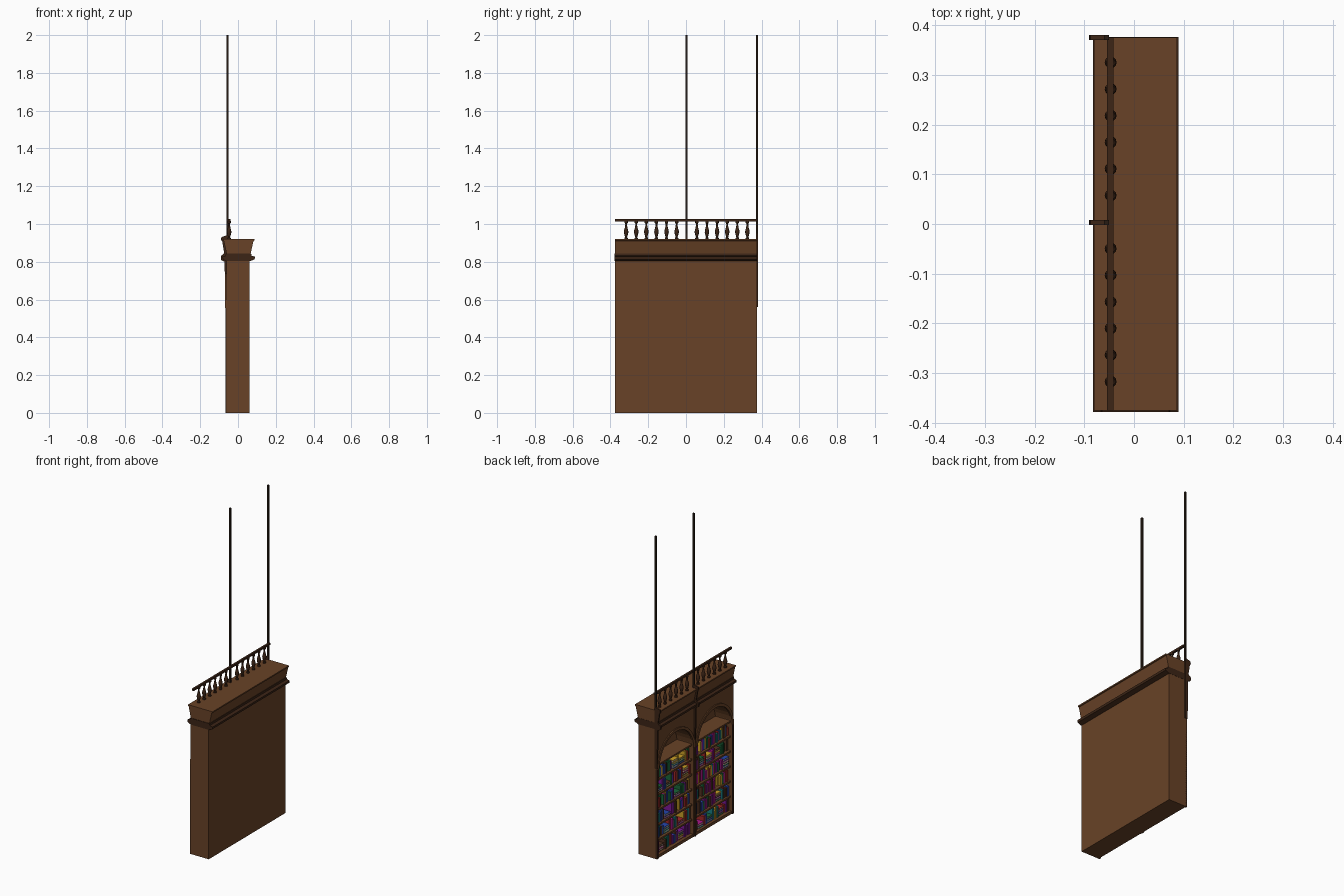
import bpy, bmesh, math, random
from mathutils import Matrix, Vector

if "Cube" in bpy.data.objects:
    bpy.data.objects.remove(bpy.data.objects["Cube"])
random.seed(7)


def mat(name, c):
    m = bpy.data.materials.new(name)
    m.diffuse_color = (*c, 1)
    m.use_nodes = True
    m.node_tree.nodes["Principled BSDF"].inputs["Base Color"].default_value = m.diffuse_color
    return m


WOOD = mat("wood", (0.14, 0.055, 0.02))
DARK = mat("dark_wood", (0.045, 0.018, 0.008))
IRON = mat("dark_post", (0.02, 0.011, 0.006))


def finish(name, bm, material):
    bmesh.ops.recalc_face_normals(bm, faces=bm.faces)
    me = bpy.data.meshes.new(name)
    bm.to_mesh(me)
    bm.free()
    me.materials.append(material)
    ob = bpy.data.objects.new(name, me)
    bpy.context.collection.objects.link(ob)
    return ob


def add_box(bm, x0, x1, y0, y1, z0, z1):
    m = (Matrix.Translation(((x0 + x1) / 2, (y0 + y1) / 2, (z0 + z1) / 2))
         @ Matrix.Diagonal((x1 - x0, y1 - y0, z1 - z0, 1)))
    bmesh.ops.create_cube(bm, size=1, matrix=m)


def add_prism(bm, pts, offset):
    """Closed outline of 3D points pushed along an offset."""
    f = bm.faces.new([bm.verts.new(p) for p in pts])
    r = bmesh.ops.extrude_face_region(bm, geom=[f], use_keep_orig=True)
    vs = [g for g in r["geom"] if isinstance(g, bmesh.types.BMVert)]
    bmesh.ops.translate(bm, verts=vs, vec=Vector(offset))


def arc(cy, r, z, n=20):
    return [(cy + r * math.cos(math.pi * i / n), z + r * math.sin(math.pi * i / n))
            for i in range(n + 1)]


HALF, SPRING, CY, R = 0.375, 0.555, 0.1885, 0.172

# Carcass with two arched bays
outline = [(HALF, 0.81), (HALF, 0)]
for cy in (CY, -CY):
    outline += [(cy + R, 0)] + arc(cy, R, SPRING) + [(cy - R, 0)]
outline += [(-HALF, 0), (-HALF, 0.81)]
bm = bmesh.new()
add_prism(bm, [(-0.062, y, z) for y, z in outline], (0.117, 0, 0))
finish("arched_carcass", bm, WOOD)

# Back panel and plinth
bm = bmesh.new()
add_box(bm, 0.05, 0.062, -HALF, HALF, 0, 0.81)
finish("back_panel", bm, WOOD)
bm = bmesh.new()
add_box(bm, -0.06, 0.06, -HALF + 0.002, HALF - 0.002, 0, 0.018)
finish("plinth", bm, WOOD)

# Shelves
PITCH, Z0 = 0.093, 0.018
bm = bmesh.new()
for cy in (CY, -CY):
    for i in range(1, 7):
        z = Z0 + i * PITCH
        add_box(bm, -0.054, 0.052, cy - R, cy + R, z - 0.01, z)
finish("shelves", bm, WOOD)

# Arch mouldings
bm = bmesh.new()
for cy in (CY, -CY):
    ring = arc(cy, R + 0.012, SPRING) + arc(cy, R - 0.005, SPRING)[::-1]
    add_prism(bm, [(-0.068, y, z) for y, z in ring], (0.012, 0, 0))
finish("arch_mouldings", bm, WOOD)

# Slim pilasters between and beside the bays
bm = bmesh.new()
for y in (-0.369, 0.0, 0.369):
    add_box(bm, -0.066, -0.055, y - 0.006, y + 0.006, 0, SPRING)
finish("pilasters", bm, DARK)

# Dark ledge and flared cornice
bm = bmesh.new()
prof = [(-0.06, 0.803), (-0.08, 0.813), (-0.082, 0.827), (-0.066, 0.832), (-0.064, 0.843),
        (0.07, 0.843), (0.072, 0.832), (0.09, 0.827), (0.088, 0.813), (0.064, 0.803)]
add_prism(bm, [(x, -HALF - 0.003, z) for x, z in prof], (0, 2 * HALF + 0.004, 0))
finish("ledge", bm, DARK)
bm = bmesh.new()
prof = [(-0.06, 0.84), (-0.075, 0.91), (-0.08, 0.912), (-0.08, 0.92),
        (0.087, 0.92), (0.087, 0.912), (0.082, 0.91), (0.066, 0.84)]
add_prism(bm, [(x, -HALF, z) for x, z in prof], (0, 2 * HALF, 0))
finish("cornice", bm, WOOD)

# Tall posts with brackets hugging the cornice
prof = [(-0.067, 0.56), (-0.071, 0.8), (-0.09, 0.81), (-0.091, 0.83), (-0.073, 0.845),
        (-0.084, 0.91), (-0.09, 0.914), (-0.088, 0.93), (-0.06, 0.94), (-0.05, 0.95), (-0.05, 0.56)]
for label, y in (("middle", 0.003), ("end", 0.375)):
    bm = bmesh.new()
    add_prism(bm, [(x, y - 0.005, z) for x, z in prof], (0, 0.01, 0))
    finish(label + "_bracket", bm, DARK)
    bm = bmesh.new()
    add_box(bm, -0.06, -0.05, y - 0.005, y + 0.005, 0.92, 2.0)
    finish(label + "_post", bm, IRON)

# Turned balusters
prof = [(0.009, 0.92), (0.009, 0.926), (0.005, 0.93), (0.008, 0.94), (0.012, 0.956), (0.011, 0.966),
        (0.007, 0.98), (0.0045, 0.995), (0.005, 1.002), (0.009, 1.006), (0.009, 1.016)]
bm = bmesh.new()
for k in (-6, -5, -4, -3, -2, -1, 1, 2, 3, 4, 5, 6):
    start = [bm.verts.new((-0.047 + r, 0.004 + 0.0535 * k, z)) for r, z in prof]
    edges = [bm.edges.new(p) for p in zip(start, start[1:])]
    bmesh.ops.spin(bm, geom=start + edges, cent=(-0.047, 0.004 + 0.0535 * k, 0),
                   axis=(0, 0, 1), angle=math.tau, steps=12, use_duplicate=False)
bmesh.ops.remove_doubles(bm, verts=bm.verts, dist=0.0002)
balusters = finish("balusters", bm, DARK)
bpy.context.view_layer.objects.active = balusters
balusters.select_set(True)
bpy.ops.object.shade_smooth_by_angle(angle=math.radians(40))

# Handrail
bm = bmesh.new()
add_box(bm, -0.054, -0.041, -HALF, HALF, 1.014, 1.026)
finish("handrail", bm, DARK)

# Books: upright rows with a few flat stacks
colours = {"red": (0.35, 0.02, 0.02), "purple": (0.2, 0.01, 0.3), "magenta": (0.4, 0.01, 0.25),
           "blue": (0.02, 0.06, 0.4), "green": (0.01, 0.13, 0.04), "teal": (0.01, 0.2, 0.22),
           "yellow": (0.6, 0.35, 0.02), "brown": (0.08, 0.03, 0.015)}
books = {c: bmesh.new() for c in colours}
pages = bmesh.new()
for cy in (CY, -CY):
    for row in range(6):
        z = Z0 + row * PITCH
        y, end = cy - R + 0.004, cy + R - 0.004
        while y < end - 0.012:
            front = -0.046 + random.uniform(0, 0.012)
            if random.random() < 0.1 and y < end - 0.06:
                top = z
                for _ in range(random.randint(2, 4)):
                    w, t = random.uniform(0.042, 0.054), random.uniform(0.01, 0.015)
                    b = books[random.choice(list(colours))]
                    add_box(b, front, 0.03, y, y + w, top, top + 0.003)
                    add_box(b, front, 0.03, y, y + w, top + t - 0.003, top + t)
                    add_box(pages, front + 0.002, 0.028, y + 0.002, y + w - 0.002,
                            top + 0.003, top + t - 0.003)
                    top += t
                y += 0.057
            else:
                t = random.uniform(0.009, 0.017)
                b = books[random.choice(list(colours))]
                add_box(b, front, 0.03, y, min(y + t, end), z, z + random.uniform(0.05, 0.076))
                y += t + 0.001
                if random.random() < 0.08:
                    y += 0.015
for c, b in books.items():
    finish(c + "_books", b, mat(c + "_cover", colours[c]))
finish("book_pages", pages, mat("paper", (0.65, 0.55, 0.38)))
